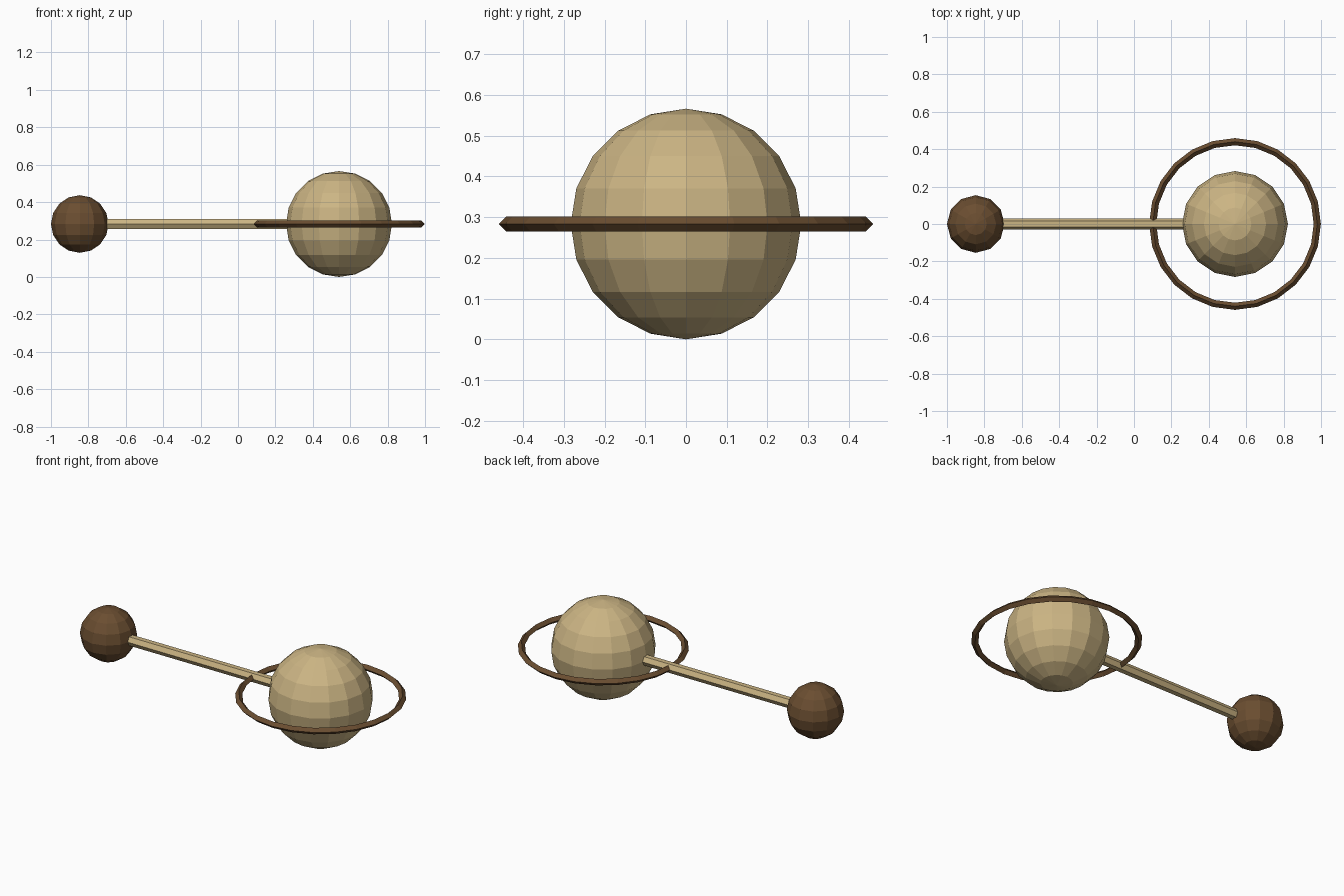
import bpy
import math

if "Cube" in bpy.data.objects:
    bpy.data.objects.remove(bpy.data.objects["Cube"], do_unlink=True)


def material(name, colour):
    mat = bpy.data.materials.new(name)
    mat.use_nodes = True
    mat.diffuse_color = (*colour, 1)
    mat.node_tree.nodes["Principled BSDF"].inputs["Base Color"].default_value = (*colour, 1)
    return mat


def finish(name, mat):
    obj = bpy.context.object
    obj.name = obj.data.name = name
    obj.data.materials.append(mat)
    return obj


tan = material("pale_wood", (0.60, 0.46, 0.23))
brown = material("dark_wood", (0.145, 0.075, 0.03))

axis_z = 0.283
ball_x = 0.54
knob_x = -0.846


def sphere(name, x, radius, segments, rings, mat):
    bpy.ops.mesh.primitive_uv_sphere_add(segments=segments, ring_count=rings,
                                         radius=radius, location=(x, 0, axis_z))
    return finish(name, mat)


# Large ball and small end knob
sphere("large_ball", ball_x, 0.283, 16, 10, tan)
sphere("end_knob", knob_x, 0.154, 12, 8, brown)

# Six-sided handle running between the two ball centres
bpy.ops.mesh.primitive_cylinder_add(vertices=6, radius=0.03, depth=ball_x - knob_x,
                                    location=((ball_x + knob_x) / 2, 0, axis_z),
                                    rotation=(0, math.pi / 2, 0))
finish("handle", tan)

# Thin ring around the large ball, with a diamond cross-section
bpy.ops.mesh.primitive_torus_add(major_segments=24, minor_segments=4,
                                 major_radius=0.44, minor_radius=0.019,
                                 location=(ball_x, 0, axis_z))
finish("orbit_ring", brown)
